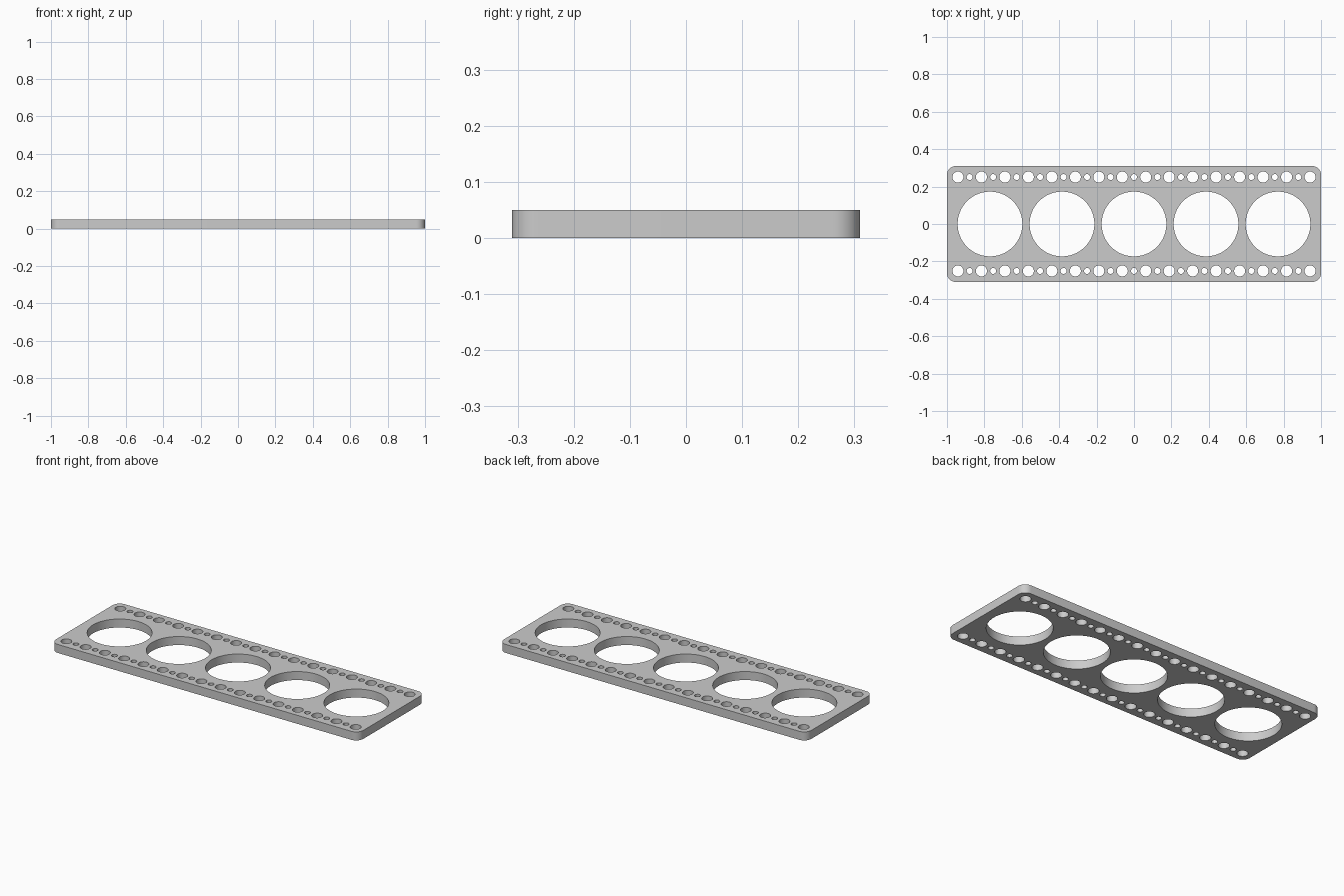
import bpy
import bmesh
from math import cos, sin, pi, radians

cube = bpy.data.objects.get("Cube")
if cube:
    bpy.data.objects.remove(cube, do_unlink=True)

HALF_X, HALF_Y, THICK, CORNER = 1.0, 0.31, 0.05, 0.047
HOLE_COUNT, PITCH, ROW_Y = 16, 0.1255, 0.251

grey = bpy.data.materials.new("light grey")
grey.use_nodes = True
colour = (0.6, 0.6, 0.6, 1)
grey.diffuse_color = colour
grey.node_tree.nodes["Principled BSDF"].inputs["Base Color"].default_value = colour

# Flat outline curve: filled, with every inner loop left as a hole
outline = bpy.data.curves.new("perforated_plate", "CURVE")
outline.dimensions = "2D"
outline.fill_mode = "BOTH"
outline.extrude = THICK / 2


def add_loop(points):
    spline = outline.splines.new("POLY")
    spline.points.add(len(points) - 1)
    for p, (x, y) in zip(spline.points, points):
        p.co = (x, y, 0, 1)
    spline.use_cyclic_u = True


def arc(cx, cy, radius, start, sweep, steps):
    return [(cx + radius * cos(start + sweep * i / steps),
             cy + radius * sin(start + sweep * i / steps)) for i in range(steps + 1)]


def add_hole(cx, cy, radius, sides):
    add_loop(arc(cx, cy, radius, 0, 2 * pi, sides)[:-1])


# Rounded rectangular rim
rim = []
for k, (sx, sy) in enumerate([(1, 1), (-1, 1), (-1, -1), (1, -1)]):
    rim += arc(sx * (HALF_X - CORNER), sy * (HALF_Y - CORNER), CORNER, k * pi / 2, pi / 2, 12)
add_loop(rim)

# Five large openings
for i in range(-2, 3):
    add_hole(i * 0.385, 0, 0.173, 96)

# Two rows of alternating medium and small holes
for y in (-ROW_Y, ROW_Y):
    for i in range(2 * HOLE_COUNT - 1):
        x = (i - HOLE_COUNT + 1) * PITCH / 2
        add_hole(x, y, 0.016 if i % 2 else 0.0295, 32)

# Turn the curve into a clean solid mesh
source = bpy.data.objects.new("plate_outline", outline)
bpy.context.collection.objects.link(source)
bpy.context.view_layer.update()
evaluated = source.evaluated_get(bpy.context.evaluated_depsgraph_get())
mesh = bpy.data.meshes.new_from_object(evaluated)
bpy.data.objects.remove(source, do_unlink=True)

bm = bmesh.new()
bm.from_mesh(mesh)
bmesh.ops.remove_doubles(bm, verts=bm.verts, dist=0.0001)
bmesh.ops.translate(bm, verts=bm.verts, vec=(0, 0, THICK / 2))
bmesh.ops.recalc_face_normals(bm, faces=bm.faces)
bm.to_mesh(mesh)
bm.free()

mesh.materials.clear()
mesh.materials.append(grey)
plate = bpy.data.objects.new("perforated_plate", mesh)
bpy.context.collection.objects.link(plate)

bpy.ops.object.select_all(action="DESELECT")
plate.select_set(True)
bpy.context.view_layer.objects.active = plate
bpy.ops.object.shade_smooth_by_angle(angle=radians(30))
